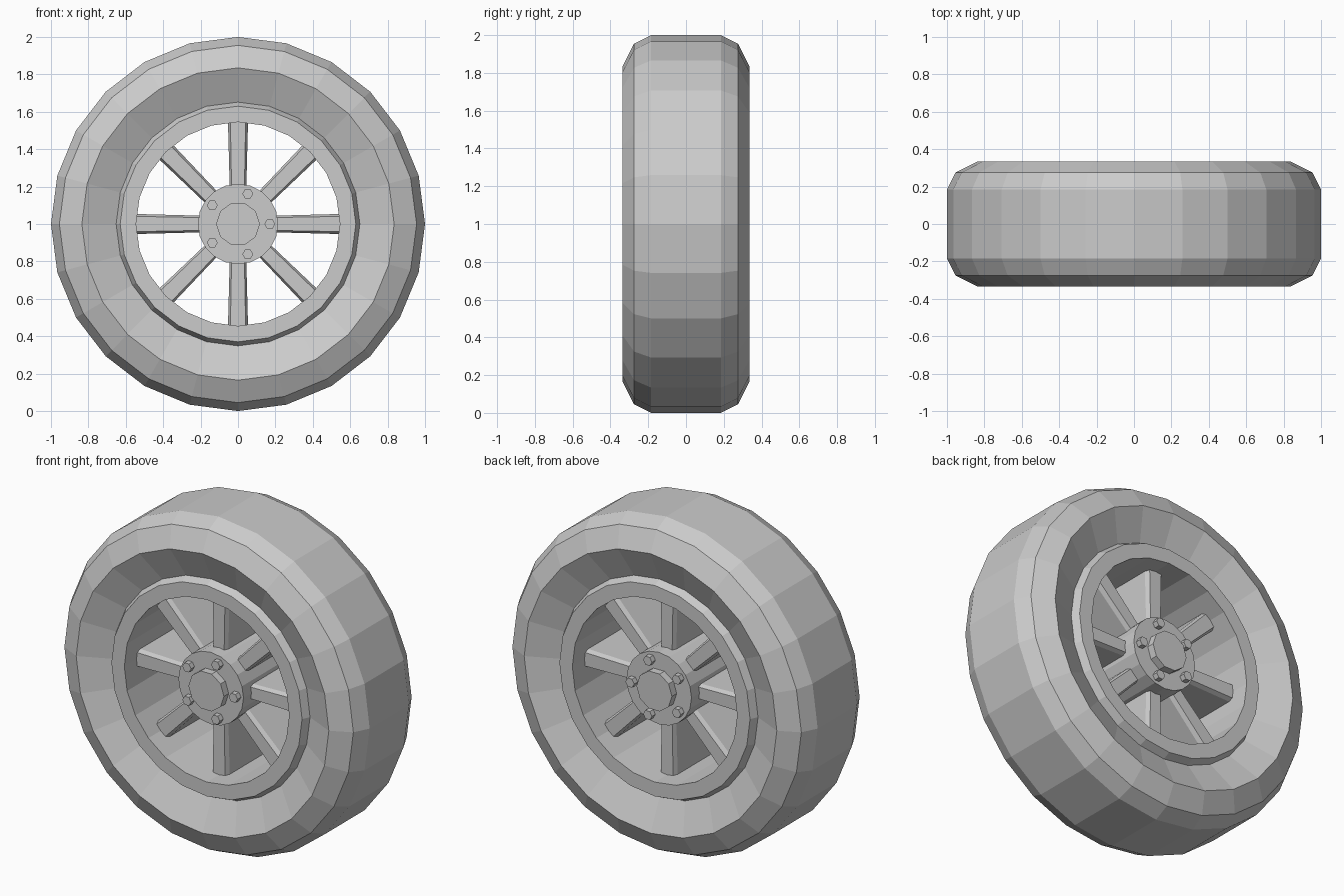
import bpy, bmesh, math
from mathutils import Matrix, Vector

cube = bpy.data.objects.get("Cube")
if cube:
    bpy.data.objects.remove(cube, do_unlink=True)

COLOUR = (0.6, 0.6, 0.6, 1)
grey = bpy.data.materials.new("plain grey")
grey.use_nodes = True
grey.diffuse_color = COLOUR
grey.node_tree.nodes["Principled BSDF"].inputs["Base Color"].default_value = COLOUR

CENTRE = Vector((0, 0, 1))


def finish(name, bm):
    """Turn a bmesh into a flat shaded object centred on the axle."""
    bmesh.ops.recalc_face_normals(bm, faces=bm.faces)
    mesh = bpy.data.meshes.new(name)
    bm.to_mesh(mesh)
    bm.free()
    mesh.materials.append(grey)
    obj = bpy.data.objects.new(name, mesh)
    obj.location = CENTRE
    bpy.context.collection.objects.link(obj)
    return obj


def loft(bm, rings, closed=False):
    """Bridge matching vertex rings, capping or joining the ends."""
    rings = [[bm.verts.new(p) for p in ring] for ring in rings]
    pairs = list(zip(rings, rings[1:]))
    if closed:
        pairs.append((rings[-1], rings[0]))
    else:
        bm.faces.new(rings[0])
        bm.faces.new(rings[-1])
    for a, b in pairs:
        for i in range(len(a)):
            j = (i + 1) % len(a)
            bm.faces.new((a[i], a[j], b[j], b[i]))


def circle(radius, y, sides, x=0, z=0):
    angles = [math.tau * i / sides for i in range(sides)]
    return [(x + radius * math.cos(t), y, z + radius * math.sin(t)) for t in angles]


def revolve(name, half, sides, closed=False):
    """Spin a front half profile of (radius, y), mirrored to the back."""
    profile = half + [(r, -y) for r, y in reversed(half)]
    bm = bmesh.new()
    loft(bm, [circle(r, y, sides) for r, y in profile], closed)
    return finish(name, bm)


# Tyre with dished sidewalls, and the rim ring inside it
revolve("tyre", [(0.62, -0.24), (0.65, -0.25), (0.835, -0.335),
                 (0.955, -0.275), (1, -0.185)], 24, True)
revolve("rim", [(0.545, -0.295), (0.63, -0.295), (0.652, -0.25)], 24, True)

# Hub and centre cap
revolve("hub", [(0.215, -0.255)], 20)
revolve("hub_cap", [(0.117, -0.3)], 10)


# Eight bevelled, tapering spokes
def spoke_section(radius, face, side):
    quarter = [(face, -0.18), (side, -0.155)]
    right = quarter + [(x, -y) for x, y in reversed(quarter)]
    outline = right + [(-x, y) for x, y in reversed(right)]
    return [(x, y, radius) for x, y in outline]


for n in range(8):
    bm = bmesh.new()
    loft(bm, [spoke_section(0.18, 0.034, 0.044), spoke_section(0.56, 0.041, 0.054)])
    bm.transform(Matrix.Rotation(math.tau * n / 8, 4, "Y"))
    finish(f"spoke_{n + 1}", bm)

# Five wheel bolts on each face of the hub
for label, side in (("front", -1), ("back", 1)):
    for n in range(5):
        t = math.tau * n / 5
        x, z = 0.17 * math.cos(t), 0.17 * math.sin(t)
        bm = bmesh.new()
        loft(bm, [circle(0.029, side * y, 6, x, z) for y in (0.24, 0.288)])
        finish(f"{label}_bolt_{n + 1}", bm)
